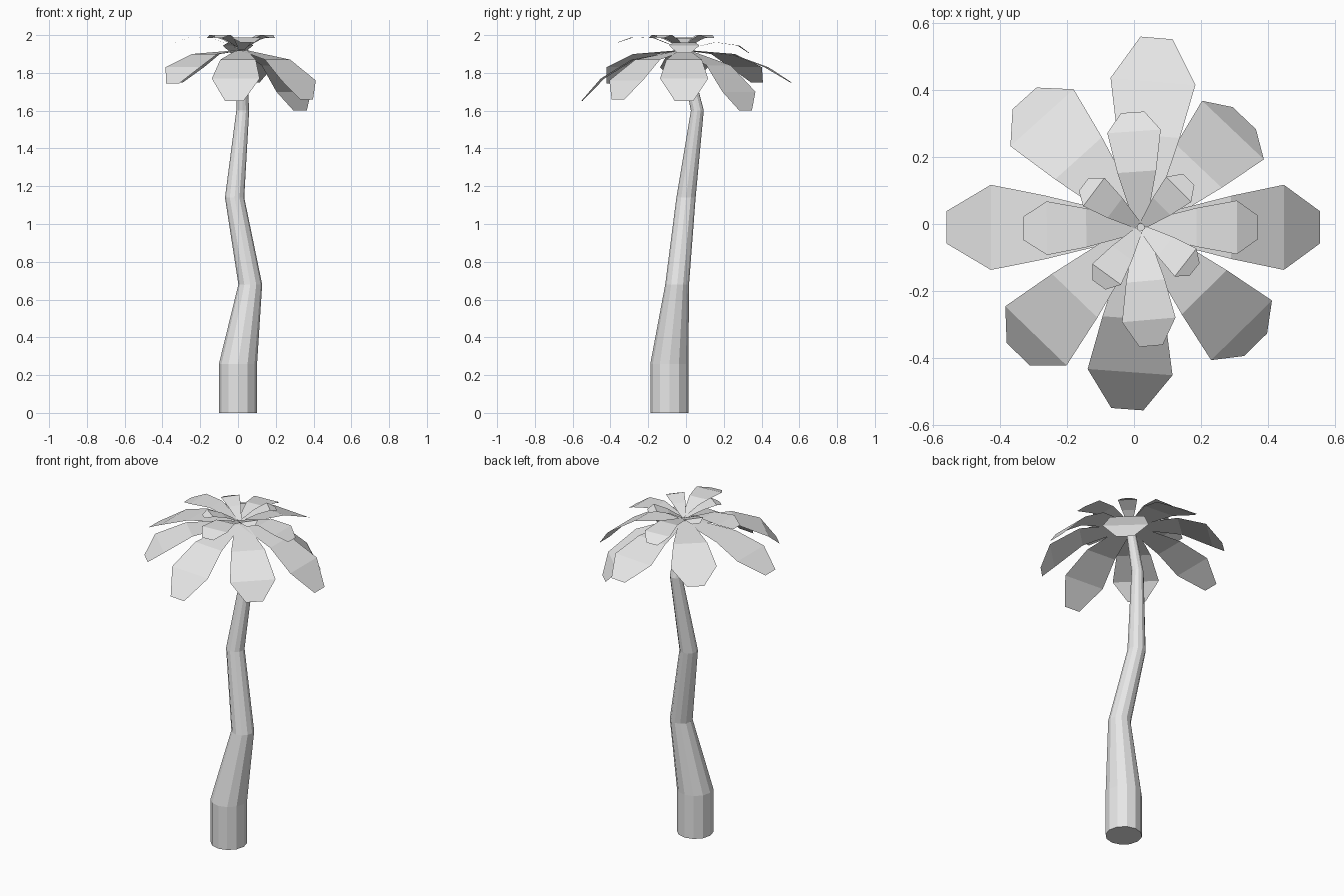
import bpy
import bmesh
from math import cos, sin, pi, radians

cube = bpy.data.objects.get("Cube")
if cube:
    bpy.data.objects.remove(cube, do_unlink=True)

grey = bpy.data.materials.new("light_grey")
grey.use_nodes = True
grey.diffuse_color = (0.8, 0.8, 0.8, 1)
grey.node_tree.nodes["Principled BSDF"].inputs["Base Color"].default_value = grey.diffuse_color


def add_object(name, bm):
    mesh = bpy.data.meshes.new(name)
    bm.to_mesh(mesh)
    bm.free()
    mesh.materials.append(grey)
    obj = bpy.data.objects.new(name, mesh)
    bpy.context.collection.objects.link(obj)
    return obj


# Trunk: twelve-sided rings along a crooked, tapering path (x, y, z, radius)
SIDES = 12
RINGS = [(0, -0.088, 0, 0.101), (0, -0.088, 0.26, 0.101),
         (0.065, -0.047, 0.68, 0.063), (-0.018, 0, 1.14, 0.051),
         (0.025, 0.06, 1.6, 0.034), (0.018, -0.012, 1.92, 0.025)]
bm = bmesh.new()
loops = []
for x, y, z, r in RINGS:
    loops.append([bm.verts.new((x + r * cos(2 * pi * i / SIDES),
                                y + r * sin(2 * pi * i / SIDES), z))
                  for i in range(SIDES)])
for low, high in zip(loops, loops[1:]):
    for i in range(SIDES):
        j = (i + 1) % SIDES
        bm.faces.new((low[i], low[j], high[j], high[i]))
bm.faces.new(loops[0][::-1])
bm.faces.new(loops[-1])
add_object("trunk", bm)

# Fronds: folded sheets that widen from the crown and taper at the tip
CROWN = (0.02, -0.01)


def frond(name, angle, rows):
    """Rows run outward as (distance, half width, height)."""
    a = radians(angle)
    bm = bmesh.new()
    pairs = []
    for r, w, z in rows:
        cx, cy = CROWN[0] + r * cos(a), CROWN[1] + r * sin(a)
        pairs.append([bm.verts.new((cx + s * w * sin(a), cy - s * w * cos(a), z))
                      for s in (1, -1)])
    for (a0, b0), (a1, b1) in zip(pairs, pairs[1:]):
        bm.faces.new((a0, a1, b1, b0))
    add_object(name, bm)


# Large drooping fronds: angle, wide distance, tip distance, mid, wide and tip heights
LARGE = [(0, 0.427, 0.535, 1.87, 1.77, 1.65), (46.5, 0.40, 0.449, 1.84, 1.70, 1.60),
         (85.2, 0.437, 0.567, 1.89, 1.83, 1.75), (132, 0.44, 0.518, 1.90, 1.83, 1.75),
         (180, 0.447, 0.58, 1.89, 1.83, 1.75), (226, 0.45, 0.526, 1.90, 1.83, 1.745),
         (265.8, 0.433, 0.544, 1.87, 1.77, 1.65), (314.4, 0.43, 0.49, 1.87, 1.76, 1.66)]
for n, (angle, wide, tip, zm, zw, zt) in enumerate(LARGE, 1):
    frond(f"large_frond_{n}", angle,
          [(0.01, 0.028, 1.92), (wide * 0.63, 0.094, zm),
           (wide, 0.127, zw), (tip, 0.048, zt)])

# Middle layer on the four main directions
MIDDLE = [(0, 0.287, 0.35, 1.962, 1.945, 1.905), (94, 0.287, 0.344, 1.962, 1.945, 1.905),
          (180.5, 0.28, 0.35, 1.985, 1.987, 1.962), (275, 0.277, 0.355, 1.985, 1.987, 1.96)]
for n, (angle, wide, tip, zm, zw, zt) in enumerate(MIDDLE, 1):
    frond(f"middle_frond_{n}", angle,
          [(0.01, 0.018, 1.925), (wide * 0.58, 0.058, zm),
           (wide, 0.08, zw), (tip, 0.035, zt)])

# Small upright fronds between them
SMALL = [(45, 0.16, 0.202), (143, 0.175, 0.213), (234, 0.173, 0.212), (322, 0.17, 0.204)]
for n, (angle, wide, tip) in enumerate(SMALL, 1):
    frond(f"small_frond_{n}", angle,
          [(0.01, 0.012, 1.93), (wide * 0.55, 0.037, 1.975),
           (wide, 0.053, 2.0), (tip, 0.024, 1.985)])
